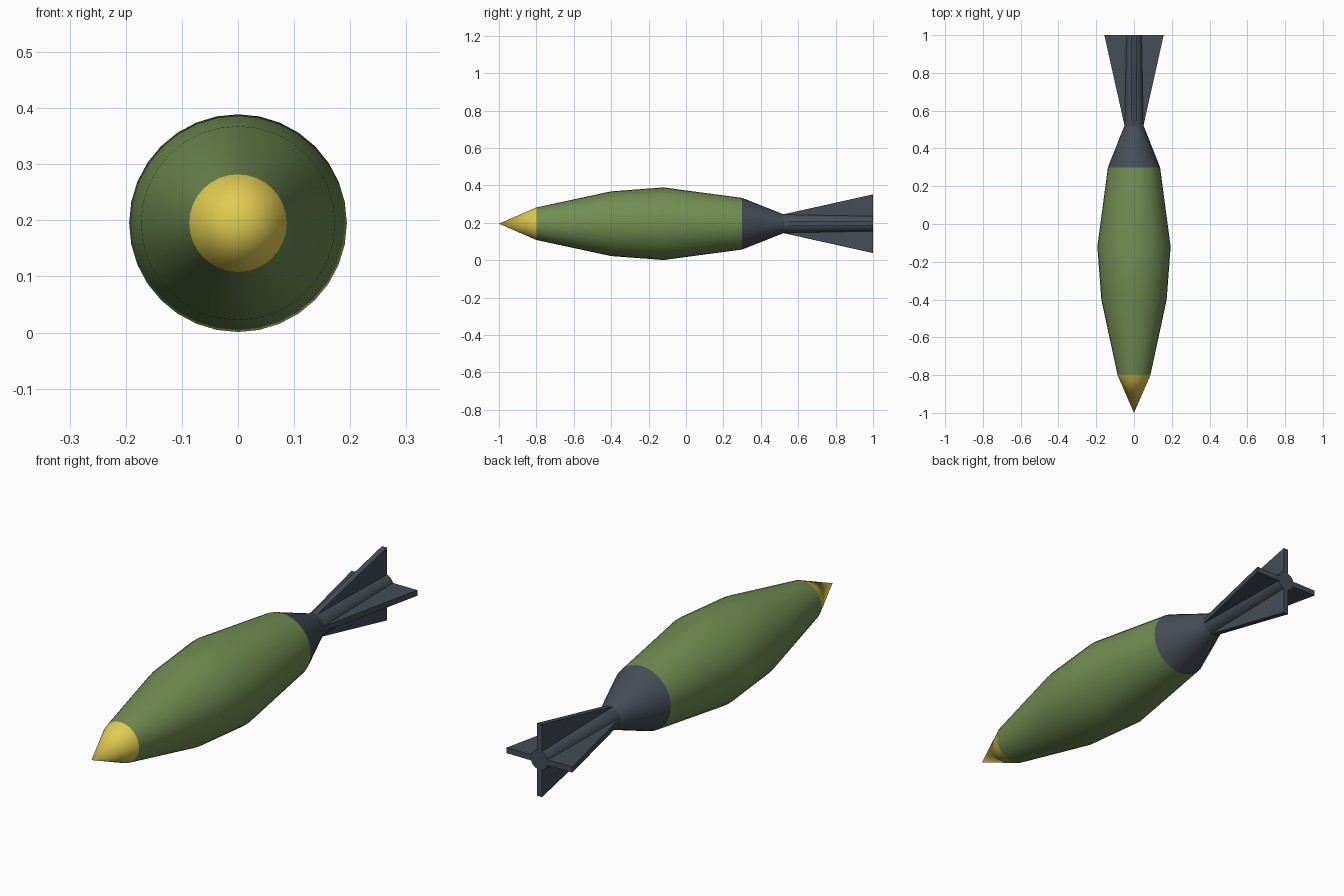
import bpy, bmesh, math
from mathutils import Matrix

if "Cube" in bpy.data.objects:
    bpy.data.objects.remove(bpy.data.objects["Cube"])

CZ = 0.195   # height of the long axis
SIDES = 32


def material(name, rgb):
    m = bpy.data.materials.new(name)
    m.diffuse_color = (*rgb, 1)
    m.use_nodes = True
    m.node_tree.nodes["Principled BSDF"].inputs["Base Color"].default_value = m.diffuse_color
    return m


green = material("green", (0.17, 0.27, 0.085))
yellow = material("yellow", (0.75, 0.6, 0.08))
steel = material("steel", (0.06, 0.075, 0.095))


def finish(name, bm, mat, smooth=True):
    bmesh.ops.remove_doubles(bm, verts=bm.verts, dist=1e-5)
    bmesh.ops.recalc_face_normals(bm, faces=bm.faces)
    me = bpy.data.meshes.new(name)
    bm.to_mesh(me)
    bm.free()
    ob = bpy.data.objects.new(name, me)
    bpy.context.collection.objects.link(ob)
    me.materials.append(mat)
    ob.location.z = CZ
    if smooth:
        bpy.ops.object.select_all(action='DESELECT')
        ob.select_set(True)
        bpy.context.view_layer.objects.active = ob
        bpy.ops.object.shade_smooth_by_angle(angle=math.radians(30))
    return ob


def lathe(name, profile, mat, cap_end=False):
    """Revolve (y, radius) points about the y axis."""
    bm = bmesh.new()
    pts = profile + ([(profile[-1][0], 0)] if cap_end else [])
    vs = [bm.verts.new((0, y, r)) for y, r in pts]
    edges = [bm.edges.new(p) for p in zip(vs, vs[1:])]
    bmesh.ops.spin(bm, geom=vs + edges, cent=(0, 0, 0), axis=(0, 1, 0),
                   angle=math.tau, steps=SIDES, use_merge=True)
    return finish(name, bm, mat)


# Nose, body and tail share their joint radii
lathe("nose_cone", [(-1, 0), (-0.8, 0.087)], yellow)
lathe("body", [(-0.8, 0.087), (-0.4, 0.173), (-0.12, 0.194), (0.3, 0.138)], green)
lathe("tail_cone", [(0.3, 0.138), (0.52, 0.051)], steel)
lathe("tail_rod", [(0.52, 0.051), (1, 0.042)], steel, cap_end=True)

# Four flaring tail fins
HALF_T = 0.012
outline = [(0.52, 0.0), (0.52, 0.05), (1, 0.157), (1, 0.0)]
for i, label in enumerate(("top", "right", "bottom", "left")):
    bm = bmesh.new()
    face = bm.faces.new([bm.verts.new((-HALF_T, y, z)) for y, z in outline])
    ext = bmesh.ops.extrude_face_region(bm, geom=[face])["geom"]
    bmesh.ops.translate(bm, vec=(2 * HALF_T, 0, 0),
                        verts=[g for g in ext if isinstance(g, bmesh.types.BMVert)])
    bm.transform(Matrix.Rotation(i * math.pi / 2, 4, 'Y'))
    finish("fin_" + label, bm, steel, smooth=False)
